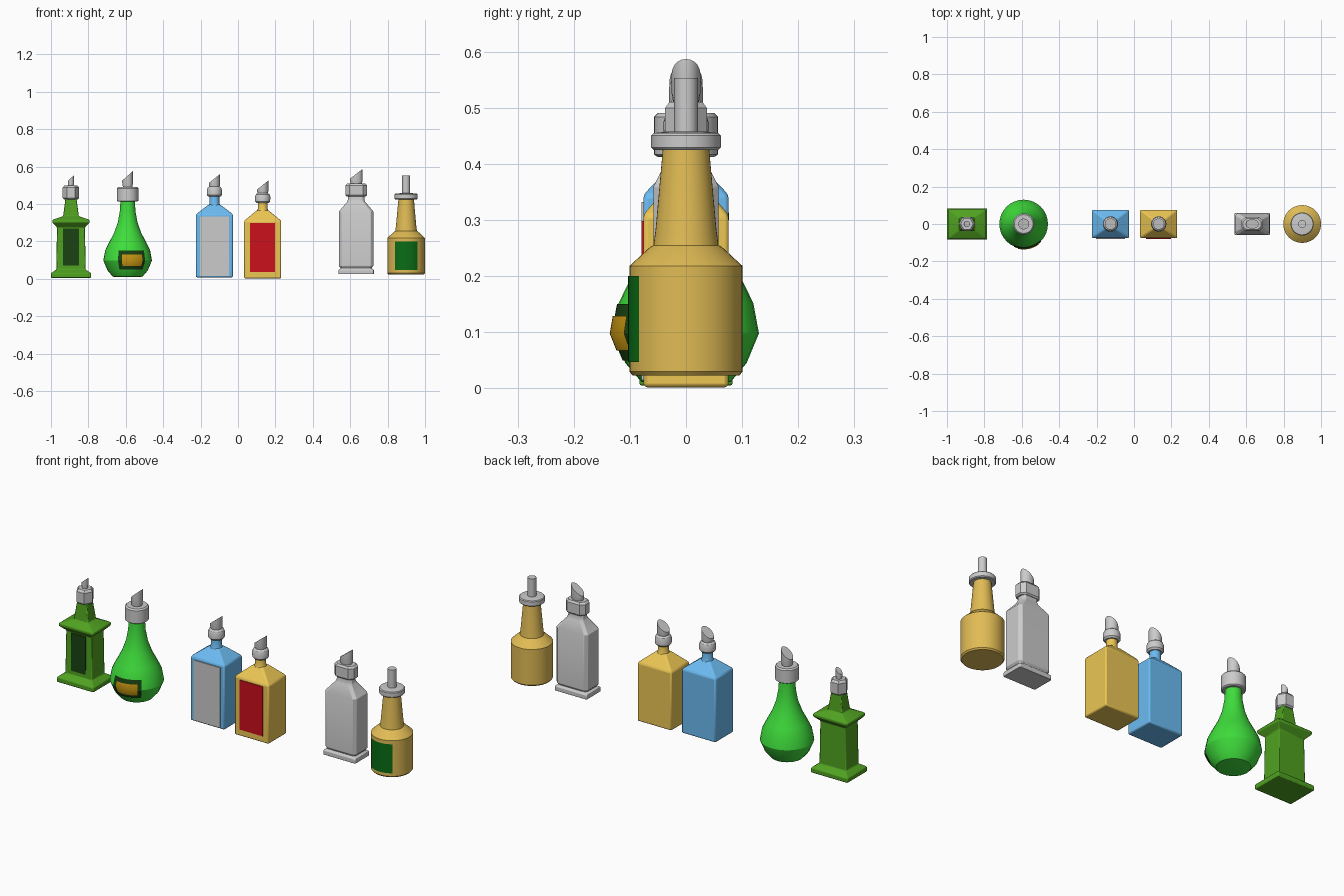
import bpy, bmesh, math

if "Cube" in bpy.data.objects:
    bpy.data.objects.remove(bpy.data.objects["Cube"])

MATS = {}
COLORS = {
    "forest": (.08, .36, .015), "lime": (.05, .73, .045), "blue": (.15, .5, .89),
    "yellow": (.84, .57, .09), "amber": (.75, .5, .09), "red": (.6, .005, .012),
    "label_green": (.003, .15, .007), "dark": (.01, .055, .006), "gold": (.6, .32, .006),
}


def make(name, verts, faces, loc, color=None, bevel=0, smooth=True):
    me = bpy.data.meshes.new(name)
    me.from_pydata(verts, [], faces)
    bm = bmesh.new()
    bm.from_mesh(me)
    bmesh.ops.recalc_face_normals(bm, faces=bm.faces)
    bm.to_mesh(me)
    bm.free()
    ob = bpy.data.objects.new(name, me)
    bpy.context.collection.objects.link(ob)
    ob.location = (loc, 0, 0)
    if color:
        if color not in MATS:
            MATS[color] = bpy.data.materials.new(color)
            MATS[color].diffuse_color = (*COLORS[color], 1)
        me.materials.append(MATS[color])
    if bevel:
        m = ob.modifiers.new("Bevel", 'BEVEL')
        m.width, m.segments, m.limit_method = bevel, 2, 'ANGLE'
    if smooth:
        bpy.ops.object.select_all(action='DESELECT')
        ob.select_set(True)
        bpy.context.view_layer.objects.active = ob
        bpy.ops.object.shade_smooth_by_angle(angle=math.radians(32))
    return ob


def stack(name, rings, loc, color=None, bevel=0, smooth=True):
    """Bridge equal-sized rings of points and cap both ends."""
    n = len(rings[0])
    faces = [(k * n + i, k * n + (i + 1) % n, (k + 1) * n + (i + 1) % n, (k + 1) * n + i)
             for k in range(len(rings) - 1) for i in range(n)]
    faces += [tuple(range(n)), tuple(range(len(rings) * n - n, len(rings) * n))]
    return make(name, [p for r in rings for p in r], faces, loc, color, bevel, smooth)


def rect(hx, hy, z, c=0):
    """Rectangle ring, with corners cut by c."""
    if not c:
        return [(-hx, -hy, z), (hx, -hy, z), (hx, hy, z), (-hx, hy, z)]
    return [(-hx + c, -hy, z), (hx - c, -hy, z), (hx, -hy + c, z), (hx, hy - c, z),
            (hx - c, hy, z), (-hx + c, hy, z), (-hx, hy - c, z), (-hx, -hy + c, z)]


def circle(r, z, n=32, slope=0, sy=1, turn=0):
    """Ellipse ring; slope tilts it upward toward +x."""
    out = []
    for i in range(n):
        a = math.tau * (i + turn) / n
        out.append((r * math.cos(a), r * sy * math.sin(a), z + slope * math.cos(a)))
    return out


def lathe(name, profile, loc, color=None, n=32):
    return stack(name, [circle(r, z, n) for r, z in profile], loc, color)


def spout(name, loc, r, z0, low, high, sy=1):
    """Pouring tube with a slanted tip."""
    mid, s = (low + high) / 2, (high - low) / 2
    return stack(name, [circle(r * .85, z0, 20, 0, sy), circle(r, low - .01, 20, 0, sy),
                        circle(r, mid, 20, s, sy)], loc)


def flat_label(name, loc, hx, y, z0, z1, color=None):
    return stack(name, [[(-hx, y - .003, z), (hx, y - .003, z), (hx, y + .004, z),
                         (-hx, y + .004, z)] for z in (z0, z1)], loc, color, smooth=False)


def wrapped_label(name, loc, profile, a0, a1, off, color):
    """Patch of a lathe; angles in degrees from the front toward +x."""
    n, verts = 12, []
    for r, z in profile:
        for i in range(n + 1):
            a = math.radians(a0 + (a1 - a0) * i / n)
            verts.append(((r + off) * math.sin(a), -(r + off) * math.cos(a), z))
    w = n + 1
    faces = [(k * w + i, k * w + i + 1, (k + 1) * w + i + 1, (k + 1) * w + i)
             for k in range(len(profile) - 1) for i in range(n)]
    make(name, verts, faces, loc, color)


# Square pedestal bottle
X = -.893
body = [(.107, .083, .005), (.107, .083, .03), (.078, .054, .05), (.075, .051, .275),
        (.1, .077, .3), (.1, .077, .315), (.042, .035, .335), (.028, .025, .44)]
stack("pedestal_bottle", [rect(*s) for s in body], X, "forest", .004)
flat_label("pedestal_label", X, .042, -.054, .072, .27, "dark")
stack("pedestal_collar", [circle(r, z, 6) for r, z in
                          [(.036, .425), (.044, .432), (.044, .488), (.034, .5)]], X, None, 0, False)
spout("pedestal_spout", X, .016, .49, .525, .553)

# Round flask
X = -.59
lathe("flask_body", [(.07, .01), (.08, .012), (.108, .045), (.13, .098), (.12, .152), (.1, .193),
                     (.073, .245), (.053, .3), (.042, .36), (.038, .425)], X, "lime")
wrapped_label("flask_label", X, [(.11, .05), (.13, .098), (.12, .15)], -23, 45, .003, "dark")
wrapped_label("flask_label_panel", X, [(.118, .068), (.13, .098), (.1245, .129)],
              -13, 36, .006, "gold")
lathe("flask_collar", [(.05, .412), (.057, .417), (.057, .484), (.05, .491)], X)
spout("flask_spout", X, .029, .485, .525, .577)

# Two tall rectangular bottles
for name, X, color, z0, zs, zt, zc, lab in [
        ("blue_bottle", -.126, "blue", .008, .345, .397, .44, (.078, .015, .332, None)),
        ("yellow_bottle", .132, "yellow", .002, .31, .367, .405, (.067, .037, .298, "red"))]:
    stack(name, [rect(.099, .076, z0), rect(.099, .076, zs), rect(.03, .026, zt)], X, color, .007)
    flat_label(name + "_label", X, lab[0], -.0765, lab[1], lab[2], lab[3])
    lathe(name + "_neck", [(.034, zt - .012), (.026, zt + .008), (.026, zc + .01)], X, color, 20)
    lathe(name + "_collar", [(.033, zc), (.04, zc + .008), (.041, zc + .033), (.036, zc + .047),
                             (.024, zc + .056)], X, None, 24)
    spout(name + "_spout", X, .03, zc + .045, zc + .072, zc + .12)

# Grey bottle with cut corners and a plinth
X = .632
body = [(.094, .06, .025, .004), (.094, .06, .047, .004), (.084, .052, .056, .012),
        (.084, .052, .06, .012), (.092, .058, .068, .014), (.092, .058, .36, .014),
        (.048, .032, .412, .012), (.044, .028, .425, .012), (.044, .028, .45, .012)]
stack("plinth_bottle", [rect(*s) for s in body], X, None, .002)
stack("plinth_collar", [rect(.05, .031, .44, .018), rect(.057, .037, .447, .02),
                        rect(.057, .037, .5, .02), rect(.048, .03, .51, .018)], X, None, 0, False)
spout("plinth_spout", X, .034, .505, .535, .587, .75)

# Round amber bottle
X = .899
lathe("amber_bottle", [(.095, .023), (.101, .03), (.101, .218), (.064, .252), (.058, .255),
                       (.054, .285), (.041, .43)], X, "amber", 40)
wrapped_label("amber_label", X, [(.101, .047), (.101, .2)], -36, 36, .002, "label_green")
lathe("amber_collar", [(.058, .425), (.062, .429), (.062, .451), (.058, .455), (.03, .458)], X)
lathe("amber_spout", [(.021, .45), (.021, .553)], X, None, 20)

for m in bpy.data.materials:
    if m.users and not m.is_grease_pencil:
        m.use_nodes = True
        m.node_tree.nodes["Principled BSDF"].inputs["Base Color"].default_value = m.diffuse_color
